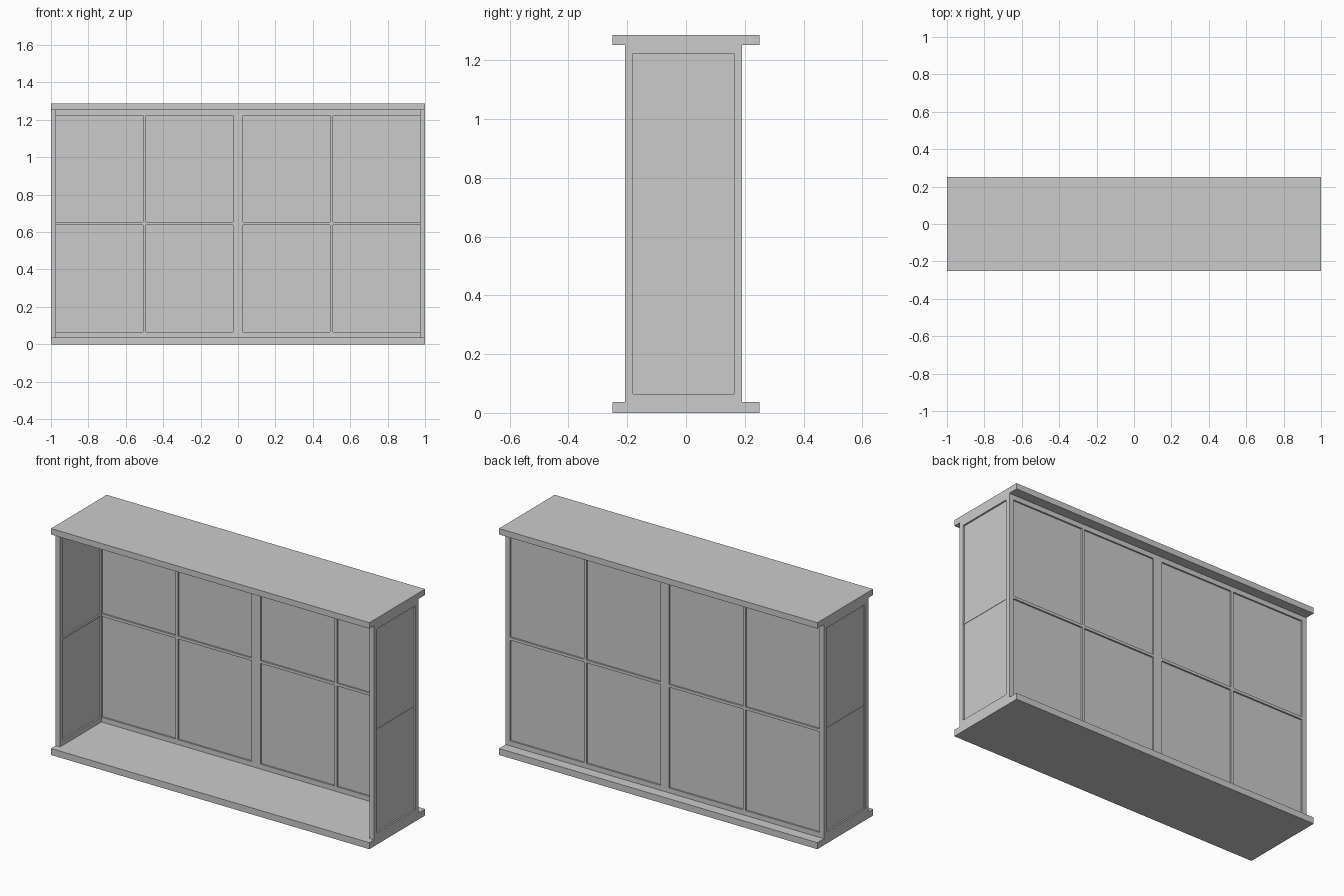
import bpy, bmesh
from mathutils import Matrix, Vector

if "Cube" in bpy.data.objects:
    bpy.data.objects.remove(bpy.data.objects["Cube"])


def boxes(name, items):
    """One object made of axis-aligned boxes ((x0,x1),(y0,y1),(z0,z1))."""
    bm = bmesh.new()
    for b in items:
        centre = Vector([(lo + hi) / 2 for lo, hi in b])
        size = [hi - lo for lo, hi in b]
        bmesh.ops.create_cube(bm, size=1, matrix=Matrix.Translation(centre) @ Matrix.Diagonal((*size, 1)))
    me = bpy.data.meshes.new(name)
    bm.to_mesh(me)
    bm.free()
    ob = bpy.data.objects.new(name, me)
    bpy.context.collection.objects.link(ob)
    return ob


Z0, Z1 = 0.037, 1.252          # between the slabs
T = 0.028                      # frame bar width and depth
MID = (Z0 + Z1) / 2
BACK = (0.163, 0.191)          # depth range of the back wall
PANE = (0.172, 0.182)
FRONT = -0.208

# Base and top slabs
boxes("base_slab", [((-1, 1), (-0.25, 0.25), (0, Z0))])
boxes("top_slab", [((-1, 1), (-0.25, 0.25), (Z1, 1.286))])

for s, side in ((-1, "left"), (1, "right")):
    def mx(a, b):
        return tuple(sorted((s * a, s * b)))

    # Back window: outer stile, half mullion, rails
    boxes(f"{side}_back_frame", [
        (mx(0, T), BACK, (Z0, Z1)),
        (mx(1 - T, 1), BACK, (Z0, Z1)),
        (mx(T, 1 - T), BACK, (Z0, Z0 + T)),
        (mx(T, 1 - T), BACK, (Z1 - T, Z1)),
    ])
    # Glazing bars crossing the back window
    boxes(f"{side}_back_glazing_bars", [
        (mx(0.492, 0.508), BACK, (Z0 + T, Z1 - T)),
        (mx(T, 0.492), BACK, (MID - 0.008, MID + 0.008)),
        (mx(0.508, 1 - T), BACK, (MID - 0.008, MID + 0.008)),
    ])
    boxes(f"{side}_back_pane", [(mx(T, 1 - T), PANE, (Z0 + T, Z1 - T))])

    # Side window: front stile and rails, sharing the rear corner post
    wall = mx(1 - T, 1)
    y_in = (FRONT + T, BACK[0])
    boxes(f"{side}_side_frame", [
        (wall, (FRONT, FRONT + T), (Z0, Z1)),
        (wall, y_in, (Z0, Z0 + T)),
        (wall, y_in, (Z1 - T, Z1)),
    ])
    boxes(f"{side}_side_glazing_bar", [(mx(1 - T, 0.993), y_in, (MID - 0.006, MID + 0.006))])
    boxes(f"{side}_side_pane", [(mx(0.981, 0.991), y_in, (Z0 + T, Z1 - T))])
